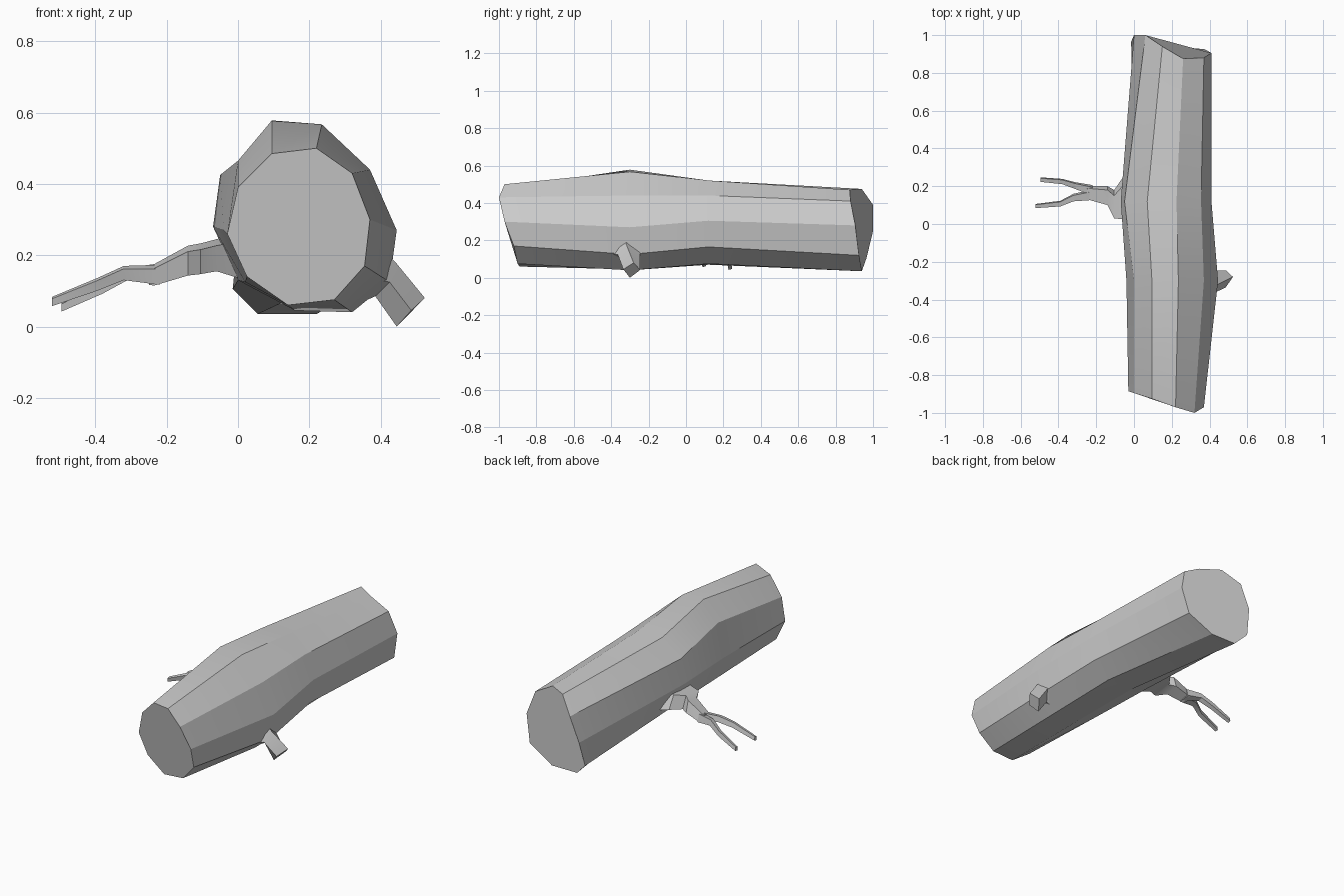
import bpy, bmesh
from math import radians


def loft(name, rings):
    """Skin a list of equal-length vertex rings and cap both ends."""
    bm = bmesh.new()
    loops = [[bm.verts.new(p) for p in ring] for ring in rings]
    n = len(loops[0])
    for a, b in zip(loops, loops[1:]):
        for i in range(n):
            j = (i + 1) % n
            bm.faces.new((a[i], a[j], b[j], b[i]))
    bm.faces.new(loops[0])
    bm.faces.new(loops[-1])
    bmesh.ops.recalc_face_normals(bm, faces=bm.faces)
    mesh = bpy.data.meshes.new(name)
    bm.to_mesh(mesh)
    bm.free()
    obj = bpy.data.objects.new(name, mesh)
    bpy.context.collection.objects.link(obj)
    bpy.ops.object.select_all(action='DESELECT')
    obj.select_set(True)
    bpy.context.view_layer.objects.active = obj
    bpy.ops.object.shade_smooth_by_angle(angle=radians(25))
    return obj


def twig(name, path):
    """Four-sided twig; path entries are x, y, z, half width in y, half height."""
    return loft(name, [[(x, y - w, z + h * .6), (x, y + w * .6, z + h),
                        (x, y + w, z - h * .6), (x, y - w * .6, z - h)]
                       for x, y, z, w, h in path])


# Log: ten-sided, two middle sections and slanted sawn ends
front = zip([.095, .22, .32, .37, .355, .27, .14, .025, -.03, 0],
            [-.925, -.97, -1, -.97, -.92, -.90, -.89, -.88, -.885, -.895],
            [.485, .50, .43, .30, .17, .075, .06, .14, .26, .39])
bulge = zip([.095, .235, .37, .445, .425, .32, .16, .02, -.04, 0],
            [-.3] * 10,
            [.578, .567, .44, .27, .125, .04, .045, .125, .27, .465])
middle = zip([.07, .225, .355, .41, .39, .29, .13, 0, -.07, -.05],
             [.12] * 10,
             [.52, .52, .44, .305, .165, .075, .07, .13, .28, .425])
back = zip([.15, .26, .37, .41, .375, .22, .055, -.015, 0, .06],
           [.94, .875, .88, .905, .925, .94, .94, .965, 1, 1],
           [.475, .47, .41, .28, .12, .035, .035, .105, .25, .39])
loft("log", [list(r) for r in (front, bulge, middle, back)])

# Broken stub: four-sided, flared where it meets the log
loft("branch_stub", [
    [(.39, -.31, .23), (.37, -.20, .13), (.33, -.30, .06), (.38, -.44, .13)],
    [(.442, -.32, .18), (.425, -.245, .13), (.385, -.30, .085), (.425, -.365, .125)],
    [(.524, -.28, .08), (.486, -.245, .042), (.445, -.30, 0), (.486, -.335, .045)],
])

# Side branch with its two forked twigs
twig("side_branch", [
    (.02, .13, .20, .13, .07),
    (-.06, .135, .20, .11, .045),
    (-.105, .105, .19, .075, .043),
    (-.14, .15, .185, .05, .042),
    (-.235, .165, .145, .038, .03),
    (-.25, .165, .145, .034, .028),
])
twig("rear_twig", [
    (-.22, .178, .145, .028, .028),
    (-.31, .203, .15, .018, .02),
    (-.38, .225, .11, .014, .018),
    (-.495, .235, .055, .012, .013),
])
twig("front_twig", [
    (-.22, .155, .145, .028, .028),
    (-.32, .14, .15, .02, .02),
    (-.39, .108, .12, .015, .018),
    (-.522, .095, .07, .011, .013),
])
